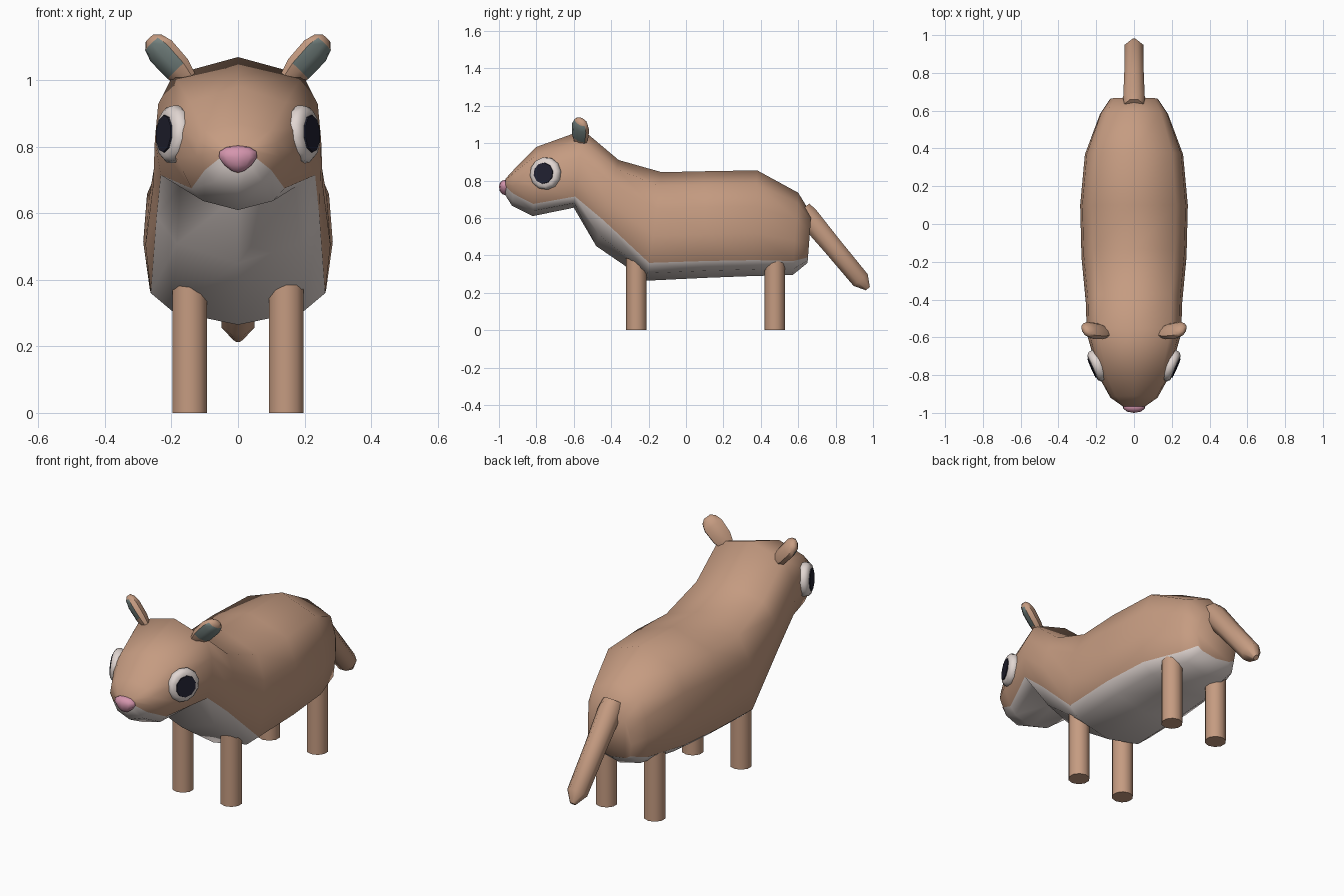
import bpy, bmesh, math
from mathutils import Vector, Matrix

if "Cube" in bpy.data.objects:
    bpy.data.objects.remove(bpy.data.objects["Cube"])


def mat(name, rgb):
    m = bpy.data.materials.new(name)
    m.diffuse_color = (*rgb, 1)
    m.use_nodes = True
    m.node_tree.nodes["Principled BSDF"].inputs["Base Color"].default_value = m.diffuse_color
    return m


BROWN = mat("brown_fur", (0.56, 0.33, 0.22))
CREAM = mat("pale_belly", (0.75, 0.67, 0.64))
PINK = mat("pink_nose", (0.66, 0.30, 0.42))
DARK = mat("dark_pupil", (0.015, 0.015, 0.03))
GREY = mat("grey_inner_ear", (0.18, 0.23, 0.22))


def finish(bm, name, mats, mirror=False, angle=50):
    bmesh.ops.recalc_face_normals(bm, faces=bm.faces)
    me = bpy.data.meshes.new(name)
    bm.to_mesh(me)
    bm.free()
    ob = bpy.data.objects.new(name, me)
    bpy.context.collection.objects.link(ob)
    for m in mats:
        me.materials.append(m)
    bpy.ops.object.select_all(action='DESELECT')
    ob.select_set(True)
    bpy.context.view_layer.objects.active = ob
    bpy.ops.object.shade_smooth_by_angle(angle=math.radians(angle))
    if mirror:
        ob.modifiers.new("mirror", 'MIRROR').use_mirror_merge = False
    return ob


def loft(rings):
    """Skin a list of equal point rings, capped at both ends."""
    bm = bmesh.new()
    vs = [[bm.verts.new(p) for p in r] for r in rings]
    n = len(vs[0])
    sides = []
    for a, b in zip(vs, vs[1:]):
        sides.append([bm.faces.new((a[i], a[(i + 1) % n], b[(i + 1) % n], b[i]))
                      for i in range(n)])
    bm.faces.new(vs[0])
    bm.faces.new(vs[-1])
    return bm, sides


def turned(origin, axis, profile, sides, flat_dir=(1, 0, 0), flat=1.0):
    """Rings of (distance, radius) along an axis, squashed along flat_dir."""
    o, a = Vector(origin), Vector(axis).normalized()
    u = Vector(flat_dir)
    u = (u - a * u.dot(a)).normalized()
    v = a.cross(u)
    rings = []
    for d, r in profile:
        angs = [2 * math.pi * (i + 0.5) / sides for i in range(sides)]
        rings.append([o + a * d + u * (r * flat * math.cos(t)) + v * (r * math.sin(t))
                      for t in angs])
    return loft(rings)


# Body and head: y_top, z_top, y_bottom, z_bottom, half width, belly edge z, belly edge half width
sections = [
    (-.965, .81, -.965, .72, .06, .77, .05),
    (-.91, .87, -.93, .665, .125, .73, .10),
    (-.80, .98, -.82, .61, .185, .675, .14),
    (-.55, 1.07, -.60, .655, .25, .715, .232),
    (-.36, .91, -.48, .45, .255, .59, .245),
    (-.13, .845, -.21, .265, .278, .36, .262),
    (.10, .85, .10, .28, .285, .37, .265),
    (.38, .855, .36, .29, .26, .375, .245),
    (.60, .735, .57, .295, .18, .37, .17),
    (.67, .62, .65, .36, .13, .39, .12),
]
rings = []
for yt, zt, yb, zb, w, ze, we in sections:
    h = zt - ze
    half = [(0, zt), (.78 * w, ze + .85 * h), (.96 * w, ze + .6 * h), (w, ze + .3 * h),
            (we, ze), (.75 * we, zb + .42 * (ze - zb)), (0, zb)]
    outline = half + [(-x, z) for x, z in half[-2:0:-1]]
    rings.append([(x, yb + (yt - yb) * (z - zb) / (zt - zb), z) for x, z in outline])
bm, sides = loft(rings)
for row in sides:
    for f in row[4:8]:          # pale underside below the belly edge
        f.material_index = 1
finish(bm, "body", [BROWN, CREAM], angle=60)

# Legs
for name, y in (("front_legs", -.265), ("back_legs", .475)):
    bm, _ = turned((.145, y, 0), (0, 0, 1), [(0, .055), (.40, .055)], 10)
    finish(bm, name, [BROWN], mirror=True)

# Tail
bm, _ = turned((0, .62, .645), (0, .35, -.42),
               [(0, .055), (.05, .062), (.25, .056), (.49, .053), (.55, .015)], 8)
finish(bm, "tail", [BROWN])

# Ears with a grey inner patch
inward = Vector((.62, -.7, -.4))
bm, sides = turned((.15, -.57, 1.0), (.68, .06, .74),
                   [(0, .036), (.045, .052), (.12, .055), (.155, .042), (.172, .02)],
                   8, inward, .62)
bm.normal_update()
for row in sides[1:3]:
    for f in row:
        c = f.calc_center_median() - Vector((.15, -.57, 1.0))
        if c.dot(inward) > 0.012:
            f.material_index = 1
finish(bm, "ears", [BROWN, GREY], mirror=True)

# Eyes: rounded pale disc with a dark plate
look = Vector((.916, -.40, .05)).normalized()
eye = Vector((.197, -.752, .838))
bm, _ = turned(eye, look, [(-.04, .07), (-.01, .088), (.010, .086), (.024, .072), (.026, .05)], 12)
finish(bm, "eyes", [CREAM], mirror=True)
bm, _ = turned(eye + look * .022, look, [(0, .058), (.008, .056)], 10)
finish(bm, "pupils", [DARK], mirror=True, angle=30)

# Nose, narrower toward the bottom
bm = bmesh.new()
bmesh.ops.create_uvsphere(bm, u_segments=10, v_segments=6, radius=1)
for v in bm.verts:
    x, y, z = v.co
    taper = 1 + .35 * min(z, 0) if z < 0 else 1 + .25 * z
    v.co = (x * .06 * taper, -.968 + y * .032, .768 + z * (.036 if z > 0 else .046))
finish(bm, "nose", [PINK], angle=60)
